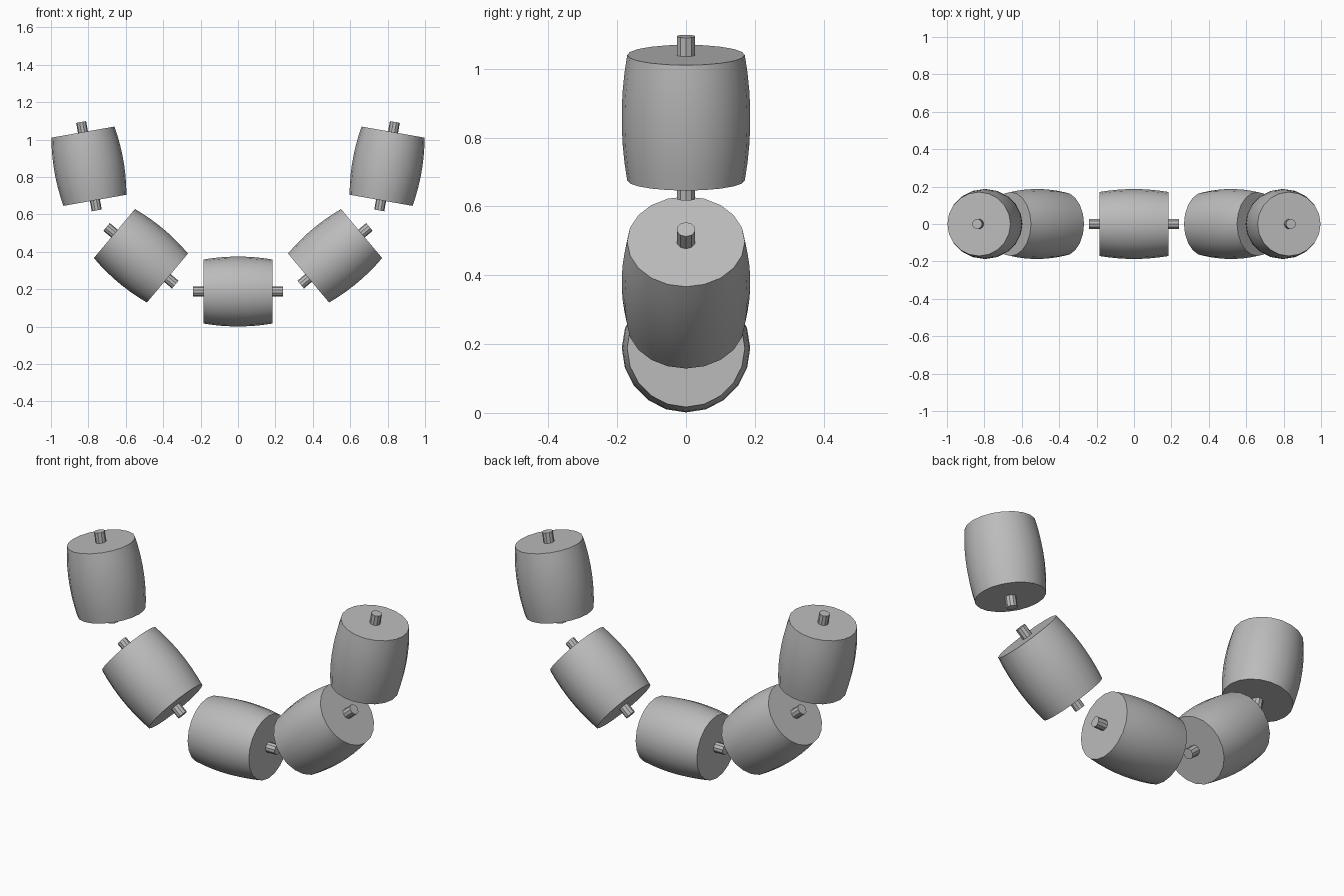
import bpy, bmesh, math
from mathutils import Matrix, Vector

cube = bpy.data.objects.get("Cube")
if cube:
    bpy.data.objects.remove(cube, do_unlink=True)

grey = bpy.data.materials.new("plain grey")
grey.use_nodes = True
colour = (0.5, 0.5, 0.5, 1)
grey.diffuse_color = colour
grey.node_tree.nodes["Principled BSDF"].inputs["Base Color"].default_value = colour

HALF, END_R, MID_R = 0.185, 0.171, 0.187
AXLE_HALF, AXLE_R = 0.24, 0.027


def lathe(name, profile, sides, centre, angle, smooth):
    """Closed solid of (along, radius) rings; its axis tilts from +x towards +z."""
    bm = bmesh.new()
    rings = []
    for along, radius in profile:
        ring = []
        for i in range(sides):
            a = math.tau * i / sides
            ring.append(bm.verts.new((along, radius * math.sin(a), radius * math.cos(a))))
        rings.append(ring)
    for a, b in zip(rings, rings[1:]):
        for i in range(sides):
            j = (i + 1) % sides
            bm.faces.new((a[i], a[j], b[j], b[i]))
    bm.faces.new(rings[0])
    bm.faces.new(rings[-1])
    bmesh.ops.recalc_face_normals(bm, faces=bm.faces)
    mesh = bpy.data.meshes.new(name)
    bm.to_mesh(mesh)
    bm.free()
    mesh.materials.append(grey)
    obj = bpy.data.objects.new(name, mesh)
    bpy.context.collection.objects.link(obj)
    obj.matrix_world = Matrix.Translation(Vector(centre)) @ Matrix.Rotation(-angle, 4, "Y")
    if smooth:
        bpy.ops.object.select_all(action="DESELECT")
        obj.select_set(True)
        bpy.context.view_layer.objects.active = obj
        bpy.ops.object.shade_smooth_by_angle(angle=math.radians(30))


def roller(label, x, z, degrees):
    # Bulging barrel with flat ends
    steps = 7
    profile = []
    for k in range(steps + 1):
        t = 2 * k / steps - 1
        profile.append((t * HALF, MID_R - (MID_R - END_R) * t * t))
    angle = math.radians(degrees)
    lathe(label + "_roller", profile, 20, (x, 0, z), angle, True)
    # Thin axle through the barrel
    axle = [(-AXLE_HALF, AXLE_R), (AXLE_HALF, AXLE_R)]
    lathe(label + "_axle", axle, 10, (x, 0, z), angle, False)


# Five rollers arranged in a trough
roller("centre", 0, 0.188, 0)
for side, s in (("left", 1), ("right", -1)):
    roller(side + "_lower", s * 0.519, 0.379, s * 40)
    roller(side + "_upper", s * 0.797, 0.858, s * 80)
